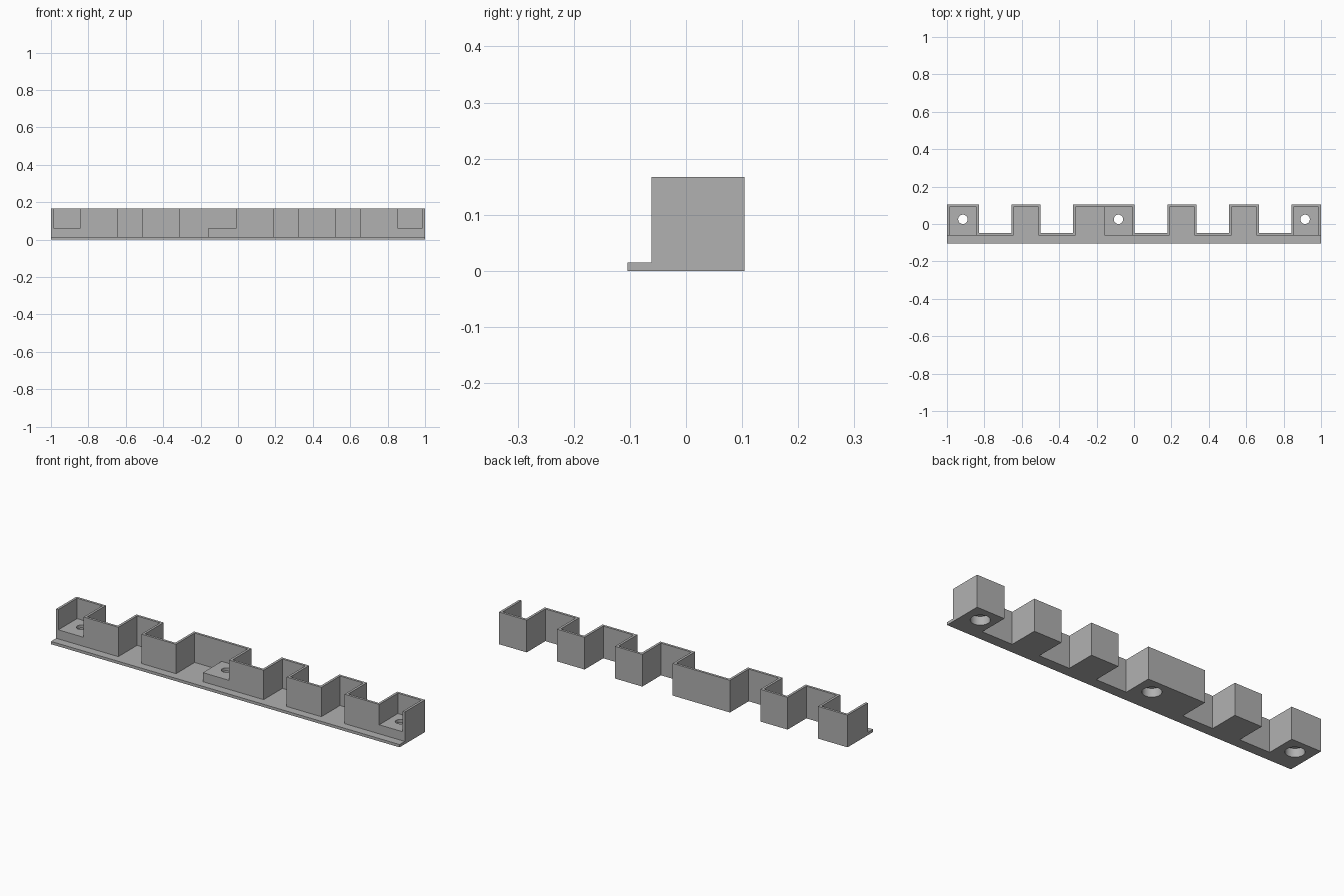
import bpy, bmesh

cube = bpy.data.objects.get("Cube")
if cube:
    bpy.data.objects.remove(cube, do_unlink=True)

HEIGHT, FLOOR, WALL = 0.167, 0.0145, 0.0125
FRONT, FACE, BACK = -0.104, -0.0615, 0.104
BOSS_TOP = 0.0615
# Outer x range of each pocket that steps out to the back
POCKETS = [(-1, -0.83), (-0.656, -0.499), (-0.325, 0.004),
           (0.178, 0.335), (0.509, 0.667), (0.841, 1)]
# Inner x range of each raised screw boss
BOSSES = [(-0.9875, -0.8425), (-0.158, -0.0085), (0.8535, 0.9875)]
HOLES = [-0.915, -0.083, 0.915]
HOLE_Y = 0.025

grey = bpy.data.materials.new("grey plastic")
grey.use_nodes = True
colour = (0.44, 0.44, 0.44, 1)
grey.diffuse_color = colour
grey.node_tree.nodes["Principled BSDF"].inputs["Base Color"].default_value = colour


def finish(bm, name):
    bmesh.ops.recalc_face_normals(bm, faces=bm.faces)
    mesh = bpy.data.meshes.new(name)
    bm.to_mesh(mesh)
    bm.free()
    mesh.materials.append(grey)
    obj = bpy.data.objects.new(name, mesh)
    bpy.context.collection.objects.link(obj)
    return obj


def prism(name, outline, z0, z1):
    bm = bmesh.new()
    face = bm.faces.new([bm.verts.new((x, y, z0)) for x, y in outline])
    top = bmesh.ops.extrude_face_region(bm, geom=[face])["geom"]
    verts = [g for g in top if isinstance(g, bmesh.types.BMVert)]
    bmesh.ops.translate(bm, verts=verts, vec=(0, 0, z1 - z0))
    return finish(bm, name)


def cylinder(name, x, radius, z0, z1):
    bm = bmesh.new()
    bmesh.ops.create_cone(bm, cap_ends=True, segments=40, radius1=radius,
                          radius2=radius, depth=z1 - z0)
    bmesh.ops.translate(bm, verts=bm.verts, vec=(x, HOLE_Y, (z0 + z1) / 2))
    return finish(bm, name)


def combine(target, other, operation):
    mod = target.modifiers.new("combine", "BOOLEAN")
    mod.operation, mod.solver, mod.object = operation, "EXACT", other
    with bpy.context.temp_override(object=target, active_object=target):
        bpy.ops.object.modifier_apply(modifier=mod.name)
    bpy.data.objects.remove(other, do_unlink=True)


def stepped_edge(inset, y_near, y_far):
    """Zigzag back edge, from left to right, shrunk sideways by inset."""
    points = []
    for a, b in POCKETS:
        a, b = a + inset, b - inset
        points += [(a, y_near), (a, y_far), (b, y_far), (b, y_near)]
    return points


# Solid body: front strip plus the pockets stepping out behind it
edge = stepped_edge(0, FACE + WALL, BACK)
body = prism("stepped_rail", [(-1, FRONT)] + edge[1:-1] + [(1, FRONT)], 0, HEIGHT)

# Hollow out above the floor, leaving the thin zigzag wall
hollow = [(-1.1, -0.2), (-1.1, FACE)] + stepped_edge(WALL, FACE, BACK - WALL)
hollow += [(1.1, FACE), (1.1, -0.2)]
combine(body, prism("hollow", hollow, FLOOR, HEIGHT + 0.1), "DIFFERENCE")

# Raised bosses, sunk slightly into floor and walls
sink = 0.006
for i, (a, b) in enumerate(BOSSES):
    left = a if i == 1 else a - sink
    y1 = BACK - WALL + sink
    block = [(left, FACE), (left, y1), (b + sink, y1), (b + sink, FACE)]
    combine(body, prism("boss", block, FLOOR - sink, BOSS_TOP), "UNION")

# Screw holes with a wide recess underneath
for x in HOLES:
    combine(body, cylinder("screw_hole", x, 0.025, -0.05, 0.1), "DIFFERENCE")
    combine(body, cylinder("head_recess", x, 0.045, -0.05, 0.045), "DIFFERENCE")

# Smooth the hole walls, keep the box edges sharp
bpy.ops.object.select_all(action="DESELECT")
body.select_set(True)
bpy.context.view_layer.objects.active = body
bpy.ops.object.shade_smooth_by_angle()
